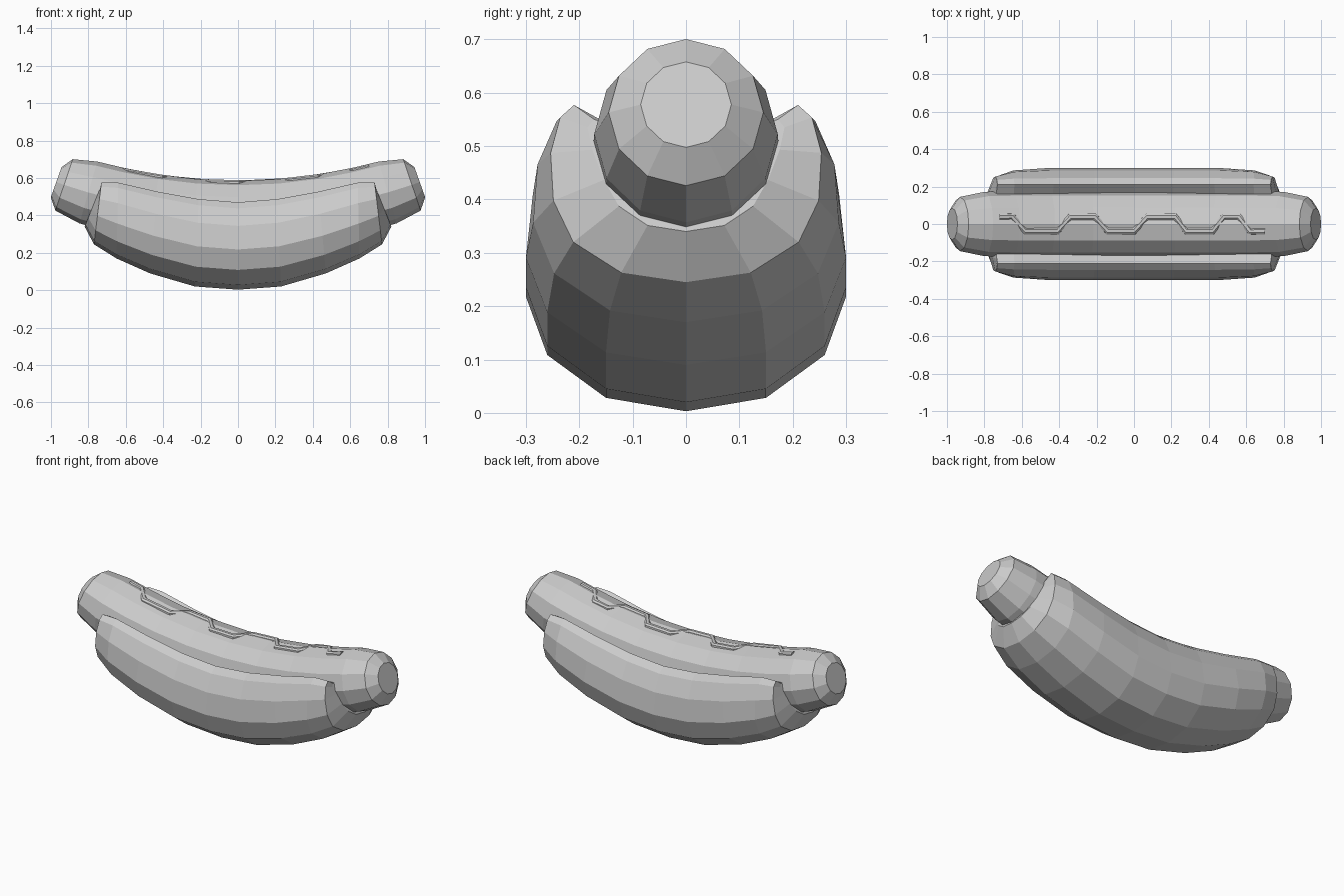
import bpy, bmesh, math

cube = bpy.data.objects.get("Cube")
if cube:
    bpy.data.objects.remove(cube)

grey = bpy.data.materials.new("plain grey")
grey.use_nodes = True
colour = (0.6, 0.6, 0.6, 1)
grey.diffuse_color = colour
grey.node_tree.nodes["Principled BSDF"].inputs["Base Color"].default_value = colour


def loft(name, rings):
    """Skin a list of closed rings and cap both ends."""
    bm = bmesh.new()
    loops = [[bm.verts.new(p) for p in ring] for ring in rings]
    for a, b in zip(loops, loops[1:]):
        for i in range(len(a)):
            j = (i + 1) % len(a)
            bm.faces.new((a[i], a[j], b[j], b[i]))
    bm.faces.new(loops[0])
    bm.faces.new(loops[-1])
    bmesh.ops.recalc_face_normals(bm, faces=bm.faces)
    mesh = bpy.data.meshes.new(name)
    bm.to_mesh(mesh)
    bm.free()
    mesh.materials.append(grey)
    obj = bpy.data.objects.new(name, mesh)
    bpy.context.collection.objects.link(obj)
    return obj


# Sausage: twelve-sided tube bent along a wide arc
BEND = 2.9
BASE = 0.41


def axis(x):
    angle = math.asin(x / BEND)
    return BASE + BEND * (1 - math.cos(angle)), angle


def sausage_ring(x, radius):
    z, angle = axis(x)
    ring = []
    for i in range(12):
        t = math.tau * i / 12
        up = radius * math.cos(t)
        ring.append((x - up * math.sin(angle), radius * math.sin(t), z + up * math.cos(angle)))
    return ring


half = [(0.23, 0.175), (0.45, 0.175), (0.65, 0.175), (0.80, 0.172), (0.93, 0.145), (0.972, 0.085)]
stations = [(-x, r) for x, r in reversed(half)] + [(0, 0.175)] + half
loft("sausage", [sausage_ring(x, r) for x, r in stations])

# Bun: half section as (width, height fraction), from the keel up and into the groove
section = [(0, 0), (0.15, 0.054), (0.26, 0.226), (0.30, 0.46), (0.287, 0.73),
           (0.245, 0.93), (0.21, 1), (0.13, 0.85), (0, 0.8)]


def bun_ring(xb, zb, xt, zt, low, high):
    side = []
    for y, v in section:
        scale = low + (high - low) * v ** 3
        side.append((xb + (xt - xb) * v, y * scale, zb + (zt - zb) * v))
    return side + [(x, -y, z) for x, y, z in side[-2:0:-1]]


# Each station: bottom x, z, top x, z, lower and upper width scale
half = [(0.23, 0.02, 0.21, 0.487, 1, 1), (0.47, 0.09, 0.43, 0.527, 1, 1),
        (0.65, 0.17, 0.64, 0.575, 0.95, 1), (0.77, 0.245, 0.73, 0.577, 0.81, 1),
        (0.82, 0.34, 0.735, 0.55, 0.48, 0.82)]
mirrored = [(-xb, zb, -xt, zt, a, b) for xb, zb, xt, zt, a, b in reversed(half)]
loft("bun", [bun_ring(*s) for s in mirrored + [(0, 0.003, 0, 0.47, 1, 1)] + half])

# Sauce: angular wave lying on the sausage
spans = [(-0.72, -0.65), (-0.58, -0.41), (-0.34, -0.21), (-0.14, 0.0),
         (0.07, 0.22), (0.28, 0.42), (0.48, 0.56), (0.62, 0.70)]
path = []
for i, span in enumerate(spans):
    y = 0.038 if i % 2 == 0 else -0.038
    path += [(x, y) for x in span]


def sauce_ring(i):
    x, y = path[i]
    ax, ay = path[max(i - 1, 0)]
    bx, by = path[min(i + 1, len(path) - 1)]
    length = math.hypot(bx - ax, by - ay)
    nx, ny = (ay - by) / length, (bx - ax) / length
    z = axis(x)[0] + math.sqrt(0.172 ** 2 - y ** 2)
    profile = [(-0.02, -0.02), (-0.018, 0.003), (-0.008, 0.011),
               (0.008, 0.011), (0.018, 0.003), (0.02, -0.02)]
    return [(x + nx * w, y + ny * w, z + h) for w, h in profile]


loft("sauce", [sauce_ring(i) for i in range(len(path))])
